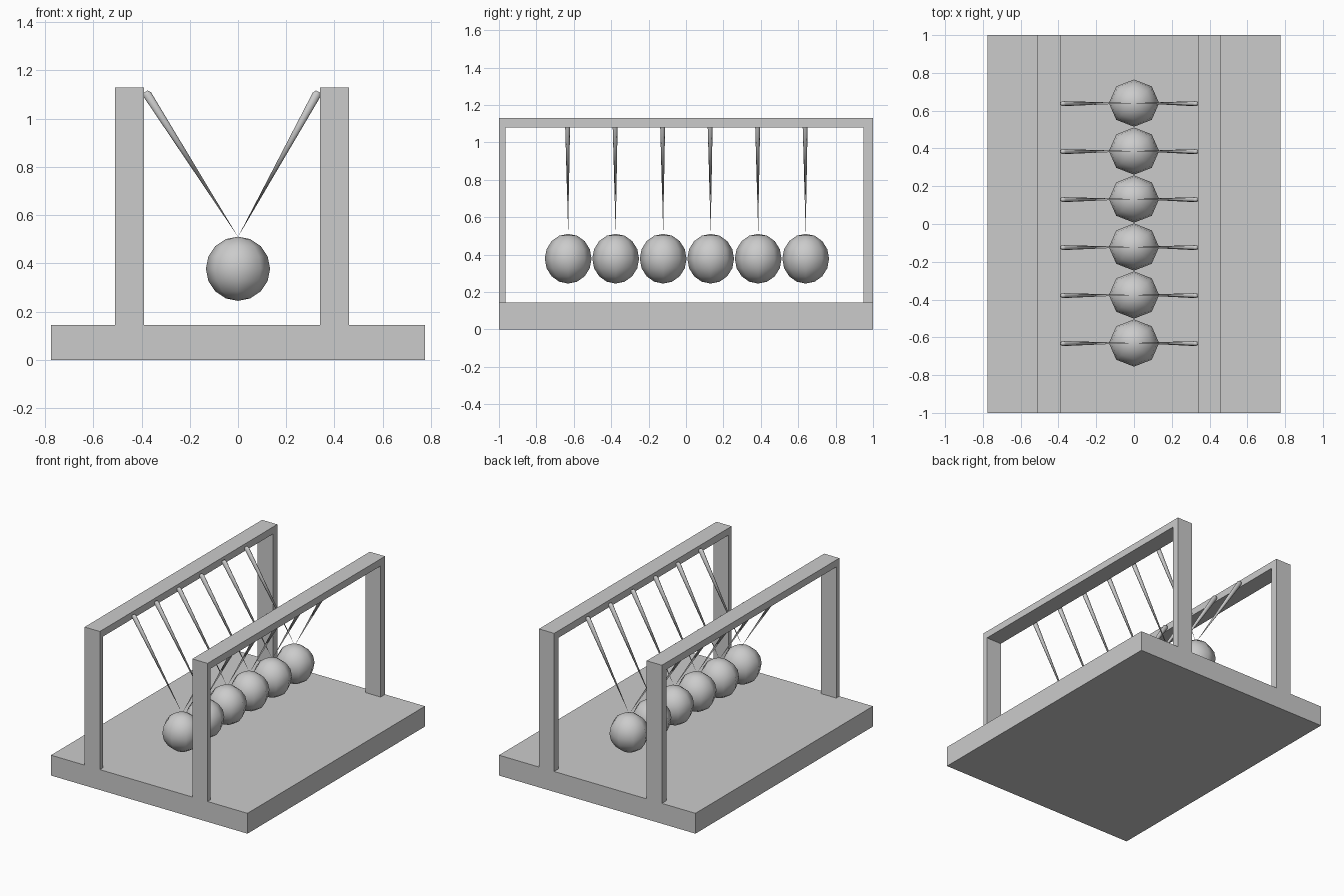
import bpy, bmesh, math
from mathutils import Vector

if "Cube" in bpy.data.objects:
    bpy.data.objects.remove(bpy.data.objects["Cube"])

grey = bpy.data.materials.new("light_grey")
grey.diffuse_color = (0.6, 0.6, 0.6, 1)
grey.use_nodes = True
grey.node_tree.nodes["Principled BSDF"].inputs["Base Color"].default_value = grey.diffuse_color


def finish(name, bm, smooth=False):
    bmesh.ops.recalc_face_normals(bm, faces=bm.faces)
    me = bpy.data.meshes.new(name)
    bm.to_mesh(me)
    bm.free()
    me.materials.append(grey)
    ob = bpy.data.objects.new(name, me)
    bpy.context.collection.objects.link(ob)
    if smooth:
        for p in me.polygons:
            p.use_smooth = True
    return ob


def extrude_x(name, outline, x0, x1):
    """Extrude a (y, z) outline from x0 to x1."""
    bm = bmesh.new()
    face = bm.faces.new([bm.verts.new((x0, y, z)) for y, z in outline])
    res = bmesh.ops.extrude_face_region(bm, geom=[face])
    verts = [g for g in res["geom"] if isinstance(g, bmesh.types.BMVert)]
    bmesh.ops.translate(bm, verts=verts, vec=(x1 - x0, 0, 0))
    return finish(name, bm)


def string(name, top, tip, radius, sides=8):
    """Tapered string: pointed at the ball, blunt rounded end at the rail."""
    bm = bmesh.new()
    top, tip = Vector(top), Vector(tip)
    axis = (tip - top).normalized()
    side = Vector((0, 1, 0))
    up = axis.cross(side).normalized()
    rings = []
    for offset, r in ((-0.014, radius * 0.55), (0, radius)):
        ring = []
        for i in range(sides):
            a = math.tau * i / sides
            ring.append(bm.verts.new(top + axis * offset
                        + (side * math.cos(a) * 0.75 + up * math.sin(a)) * r))
        rings.append(ring)
    end = bm.verts.new(tip)
    bm.faces.new(rings[0])
    for i in range(sides):
        j = (i + 1) % sides
        bm.faces.new((rings[0][i], rings[0][j], rings[1][j], rings[1][i]))
        bm.faces.new((rings[1][i], rings[1][j], end))
    return finish(name, bm, True)


# Base plate
extrude_x("base", [(-1, 0), (1, 0), (1, 0.145), (-1, 0.145)], -0.775, 0.775)

# Two upright frames, each a pair of posts joined by a top rail
arch = [(-1, 0.145), (-1, 1.13), (1, 1.13), (1, 0.145),
        (0.95, 0.145), (0.95, 1.08), (-0.965, 1.08), (-0.965, 0.145)]
extrude_x("left_frame", arch, -0.51, -0.39)
extrude_x("right_frame", arch, 0.34, 0.46)

# Row of balls, each hung from both rails
for n in range(6):
    y = -0.63 + 0.254 * n
    bm = bmesh.new()
    bmesh.ops.create_uvsphere(bm, u_segments=8, v_segments=8, radius=0.133)
    bmesh.ops.scale(bm, verts=bm.verts, vec=(1, 0.94, 1))
    bmesh.ops.translate(bm, verts=bm.verts, vec=(0, y, 0.378))
    finish(f"ball_{n + 1}", bm, True)
    string(f"left_string_{n + 1}", (-0.376, y - 0.003, 1.1), (0, y, 0.51), 0.018)
    string(f"right_string_{n + 1}", (0.326, y - 0.003, 1.1), (0, y, 0.51), 0.018)
